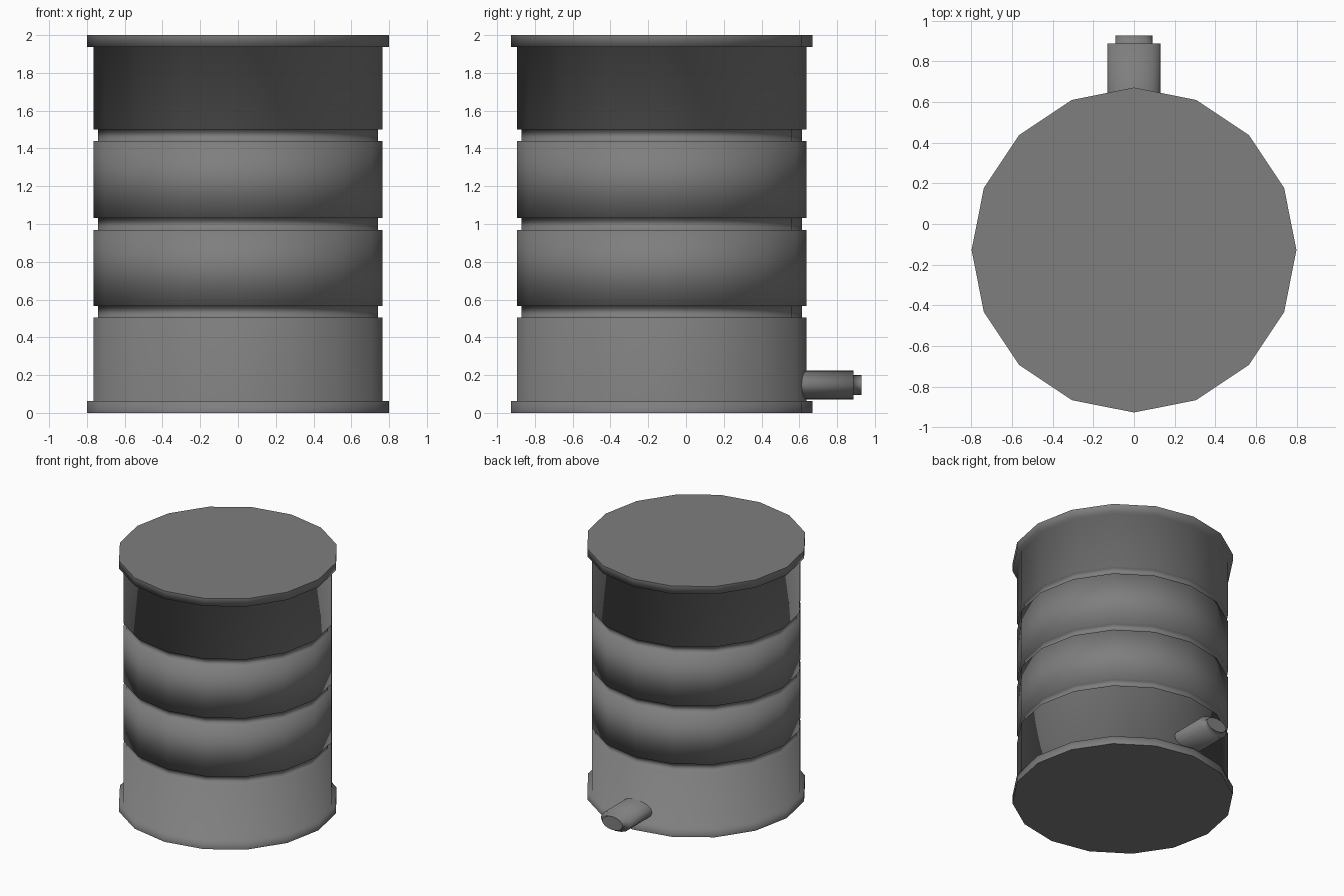
import bpy, bmesh, math
from mathutils import Matrix

if "Cube" in bpy.data.objects:
    bpy.data.objects.remove(bpy.data.objects["Cube"])

# Dark grey paint for every part
paint = bpy.data.materials.new("dark_grey")
paint.diffuse_color = (0.21, 0.21, 0.21, 1)
paint.use_nodes = True
paint.node_tree.nodes["Principled BSDF"].inputs["Base Color"].default_value = paint.diffuse_color


def lathe(name, profile, sides, matrix):
    """Revolve (radius, height) points about local z: smooth sides, flat end caps."""
    bm = bmesh.new()
    rings = []
    for r, h in profile:
        rings.append([bm.verts.new((r * math.cos(2 * math.pi * i / sides),
                                    r * math.sin(2 * math.pi * i / sides), h))
                      for i in range(sides)])
    for a, b in zip(rings, rings[1:]):
        for i in range(sides):
            j = (i + 1) % sides
            bm.faces.new((a[i], a[j], b[j], b[i])).smooth = True
    bm.faces.new(rings[0][::-1])
    bm.faces.new(rings[-1])
    bm.transform(matrix)
    bmesh.ops.recalc_face_normals(bm, faces=bm.faces)
    mesh = bpy.data.meshes.new(name)
    bm.to_mesh(mesh)
    bm.free()
    mesh.materials.append(paint)
    obj = bpy.data.objects.new(name, mesh)
    bpy.context.collection.objects.link(obj)
    return obj


# Barrel: rims at both ends, three shallow grooves between the bands
RIM, BODY, GROOVE = 0.799, 0.766, 0.742
profile = [(RIM, 0), (RIM, 0.063), (BODY, 0.063)]
for z in (0.535, 1.0, 1.47):
    profile += [(BODY, z - 0.031), (GROOVE, z - 0.031),
                (GROOVE, z + 0.031), (BODY, z + 0.031)]
profile += [(BODY, 1.938), (RIM, 1.938), (RIM, 2.0)]
lathe("barrel", profile, 16, Matrix.Translation((0, -0.128, 0)))

# Outlet spout: flattened pipe with a narrower tip, pointing to the back
place = (Matrix.Translation((0, 0, 0.148)) @ Matrix.Diagonal((1, 1, 0.59, 1))
         @ Matrix.Rotation(math.radians(-90), 4, 'X'))
spout = [(0.13, 0.56), (0.13, 0.887), (0.09, 0.887), (0.09, 0.928)]
lathe("outlet_spout", spout, 16, place)
